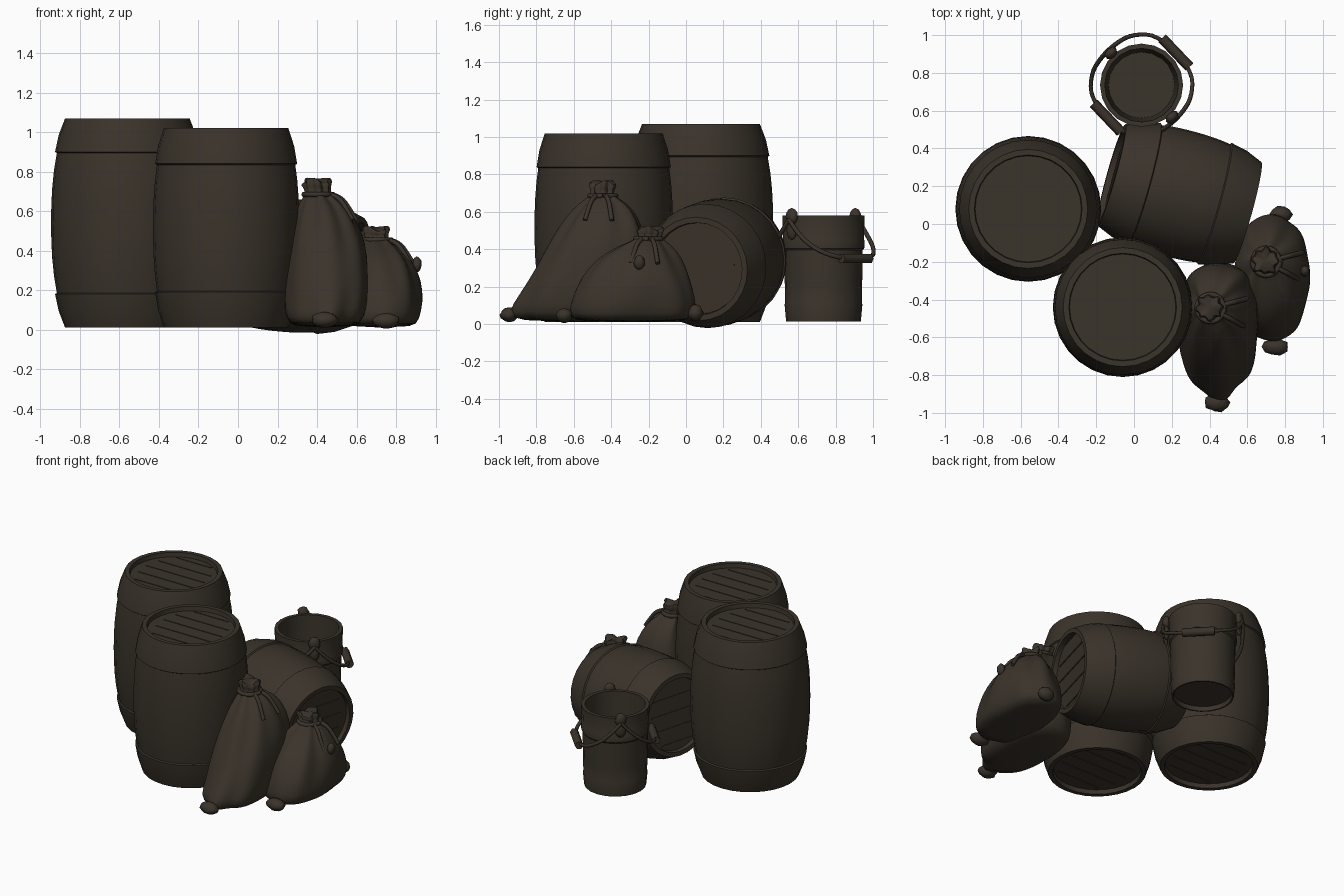
import bpy, math, random
from mathutils import Vector, Matrix, noise

if "Cube" in bpy.data.objects:
    bpy.data.objects.remove(bpy.data.objects["Cube"])
random.seed(3)

brown = bpy.data.materials.new("dark_brown")
COLOR = (0.042, 0.033, 0.023, 1)
brown.diffuse_color = COLOR
brown.use_nodes = True
brown.node_tree.nodes["Principled BSDF"].inputs["Base Color"].default_value = COLOR


def add_mesh(name, verts, faces, matrix=Matrix(), angle=35):
    mesh = bpy.data.meshes.new(name)
    mesh.from_pydata(verts, [], faces)
    mesh.update()
    obj = bpy.data.objects.new(name, mesh)
    obj.matrix_world = matrix
    bpy.context.collection.objects.link(obj)
    mesh.materials.append(brown)
    bpy.ops.object.select_all(action='DESELECT')
    obj.select_set(True)
    bpy.context.view_layer.objects.active = obj
    bpy.ops.object.shade_smooth_by_angle(angle=math.radians(angle))
    return obj


def loft(rings):
    """Quads between closed rings, ordered bottom to top, with capped ends."""
    n = len(rings[0])
    verts = [v for ring in rings for v in ring]
    faces = [(i * n + j, i * n + (j + 1) % n, (i + 1) * n + (j + 1) % n, (i + 1) * n + j)
             for i in range(len(rings) - 1) for j in range(n)]
    faces.append(tuple(reversed(range(n))))
    faces.append(tuple(range(len(verts) - n, len(verts))))
    return verts, faces


def lathe(name, profile, matrix, n=28):
    rings = [[(r * math.cos(t), r * math.sin(t), z)
              for t in (math.tau * j / n for j in range(n))] for r, z in profile]
    return add_mesh(name, *loft(rings), matrix)


def tube(name, points, radius, sides=8):
    curve = bpy.data.curves.new(name, 'CURVE')
    curve.dimensions = '3D'
    curve.bevel_depth = radius
    curve.bevel_resolution = 1
    curve.resolution_u = 4
    curve.use_fill_caps = True
    spline = curve.splines.new('NURBS')
    spline.points.add(len(points) - 1)
    for p, co in zip(spline.points, points):
        p.co = (*co, 1)
    spline.use_endpoint_u = True
    spline.order_u = 3
    curve.materials.append(brown)
    obj = bpy.data.objects.new(name, curve)
    bpy.context.collection.objects.link(obj)
    return obj


def blob(name, center, size, spin=0):
    """Small crumpled ellipsoid."""
    rings = []
    for i in range(7):
        a = math.pi * (0.03 + 0.94 * i / 6)
        rings.append([(math.sin(a) * math.cos(t) * random.uniform(0.85, 1.1) * size[0],
                       math.sin(a) * math.sin(t) * random.uniform(0.85, 1.1) * size[1],
                       -math.cos(a) * size[2])
                      for t in (math.tau * j / 10 for j in range(10))])
    return add_mesh(name, *loft(rings),
                    Matrix.Translation(center) @ Matrix.Rotation(spin, 4, 'Z'), 60)


# Barrels: bulging staves, end hoops and recessed plank lids
def barrel(name, length, end_r, mid_r, hoop, matrix):
    def bulge(z):
        u = 2 * z / length - 1
        return mid_r - (mid_r - end_r) * abs(u) ** 2.3

    rim, deep, lip = end_r - 0.03, 0.03, 0.009
    half = [(rim - 0.004, deep), (rim, 0), (end_r, 0), (bulge(hoop / 2) + lip, hoop / 2),
            (bulge(hoop) + lip, hoop), (bulge(hoop), hoop + 0.006)]
    steps = [hoop + (length - 2 * hoop) * i / 8 for i in range(1, 8)]
    profile = half + [(bulge(z), z) for z in steps]
    profile += [(r, length - z) for r, z in reversed(half)]
    lathe(name, profile, matrix)
    # raised seams between the lid planks
    for z in (deep, length - deep):
        for k in (-2, -1, 0, 1, 2):
            y = k * 0.105 + 0.02
            w = math.sqrt(max(rim ** 2 - y ** 2, 0.01)) * 0.8
            ring = [[(-w, y - 0.004, h), (w, y - 0.004, h), (w, y + 0.004, h), (-w, y + 0.004, h)]
                    for h in (z - 0.004, z + 0.004)]
            add_mesh(name + "_plank_seam", *loft(ring), matrix)


barrel("tall_barrel", 1.06, 0.315, 0.386, 0.17, Matrix.Translation((-0.56, 0.08, 0.01)))
barrel("front_barrel", 1.01, 0.315, 0.37, 0.18, Matrix.Translation((-0.06, -0.44, 0.01)))
start, end = Vector((-0.12, 0.26, 0.36)), Vector((0.6, 0.06, 0.295))
lying = Matrix.Translation(start) @ (end - start).to_track_quat('Z', 'Y').to_matrix().to_4x4()
barrel("lying_barrel", (end - start).length, 0.278, 0.338, 0.18, lying)

# Bucket: hollow tapered tub with two hoops
BX, BY = 0.04, 0.735
lathe("bucket", [(0.185, 0.03), (0.19, 0), (0.2, 0), (0.208, 0.09), (0.205, 0.1), (0.207, 0.2),
                 (0.21, 0.38), (0.218, 0.39), (0.22, 0.43), (0.216, 0.44), (0.22, 0.565),
                 (0.195, 0.565), (0.175, 0.06)], Matrix.Translation((BX, BY, 0.015)), 20)

# Bucket ears and the two hanging bails with their grips
along = Vector((0.69, -0.725, 0))
out = Vector((0.725, 0.69, 0))
hub = Vector((BX, BY, 0))
for side in (-1, 1):
    ear = hub + along * side * 0.235
    blob("bucket_ear", ear + Vector((0, 0, 0.575)), (0.028, 0.04, 0.045), math.atan2(along.y, along.x))
    blob("bucket_ear_plate", ear + Vector((0, 0, 0.5)), (0.02, 0.035, 0.05), math.atan2(along.y, along.x))
for side in (-1, 1):
    path = [hub + along * a + out * side * o + Vector((0, 0, z)) for a, o, z in
            ((-0.255, 0, 0.56), (-0.255, 0.05, 0.5), (-0.23, 0.15, 0.41), (-0.13, 0.25, 0.35),
             (0.13, 0.25, 0.35), (0.23, 0.15, 0.41), (0.255, 0.05, 0.5), (0.255, 0, 0.56))]
    tube("bucket_bail", path, 0.012)
    grip = hub + out * side * 0.25 + Vector((0, 0, 0.35))
    tube("bail_grip", [grip - along * 0.105, grip, grip + along * 0.105], 0.028)


# Sacks: lofted cloth with creases that tighten towards the tied neck
def sack(name, levels, seed, n=40):
    top = levels[-1][0]
    rings = []
    for z, x0, x1, y0, y1, pleat in levels:
        ring = []
        for j in range(n):
            t = math.tau * j / n
            c, s = math.cos(t), math.sin(t)
            fold = 1 + pleat * math.sin(8 * t + seed) + 0.5 * pleat * math.sin(5 * t + 3 * seed)
            fold += 0.09 * noise.noise(Vector((c * 1.8 + seed, s * 1.8, z * 6)))
            ring.append(((x0 + x1) / 2 + (x1 - x0) / 2 * fold * math.copysign(abs(c) ** 0.88, c),
                         (y0 + y1) / 2 + (y1 - y0) / 2 * fold * math.copysign(abs(s) ** 0.88, s),
                         z + (0.025 * math.sin(3 * t + seed) if z == top else 0)))
        rings.append(ring)
    obj = add_mesh(name, *loft(rings), angle=60)
    obj.modifiers.new("smooth_cloth", 'SUBSURF').levels = 1
    # tie cord around the neck, with two hanging tails
    z, x0, x1, y0, y1, _ = levels[-3]
    cx, cy, r = (x0 + x1) / 2, (y0 + y1) / 2, (x1 - x0) / 2 + 0.008
    tube(name + "_tie", [(cx + r * 1.1 * math.cos(k * math.tau / 10),
                          cy + r * 1.1 * math.sin(k * math.tau / 10), z) for k in range(11)], 0.014)
    for k in (-0.5, 0.25):
        c, s = math.cos(k), math.sin(k)
        tube(name + "_tie_tail", [(cx + d * c, cy + d * s, z + h) for d, h in
                                  ((r, 0), (r + 0.05, -0.01), (r + 0.1, -0.08), (r + 0.13, -0.13))], 0.013)


sack("large_sack", [
    (0.01, 0.27, 0.60, -0.90, -0.26, 0.01), (0.06, 0.24, 0.64, -0.94, -0.22, 0.01),
    (0.15, 0.24, 0.66, -0.88, -0.20, 0.02), (0.30, 0.24, 0.66, -0.80, -0.20, 0.02),
    (0.45, 0.26, 0.64, -0.71, -0.21, 0.03), (0.57, 0.29, 0.59, -0.63, -0.25, 0.05),
    (0.645, 0.32, 0.53, -0.56, -0.31, 0.09), (0.685, 0.345, 0.465, -0.50, -0.39, 0.12),
    (0.72, 0.34, 0.46, -0.50, -0.39, 0.12), (0.765, 0.31, 0.48, -0.52, -0.36, 0.16)], 1.0)
sack("small_sack", [
    (0.01, 0.56, 0.89, -0.60, 0.03, 0.01), (0.05, 0.54, 0.92, -0.64, 0.06, 0.01),
    (0.14, 0.53, 0.935, -0.61, 0.04, 0.02), (0.25, 0.53, 0.92, -0.55, 0.01, 0.03),
    (0.35, 0.56, 0.88, -0.47, -0.03, 0.05), (0.42, 0.60, 0.82, -0.36, -0.09, 0.08),
    (0.455, 0.64, 0.76, -0.26, -0.14, 0.12), (0.48, 0.64, 0.75, -0.25, -0.14, 0.12),
    (0.52, 0.61, 0.78, -0.28, -0.11, 0.16)], 2.3)

# Gathered bottom corners of the sacks
for name, center, size in (
        ("large_sack_corner", (0.44, -0.945, 0.05), (0.07, 0.05, 0.04)),
        ("small_sack_front_corner", (0.75, -0.65, 0.045), (0.07, 0.045, 0.04)),
        ("small_sack_back_corner", (0.78, 0.05, 0.06), (0.06, 0.045, 0.045)),
        ("small_sack_tie_end", (0.905, -0.25, 0.33), (0.025, 0.03, 0.04))):
    blob(name, center, size)
